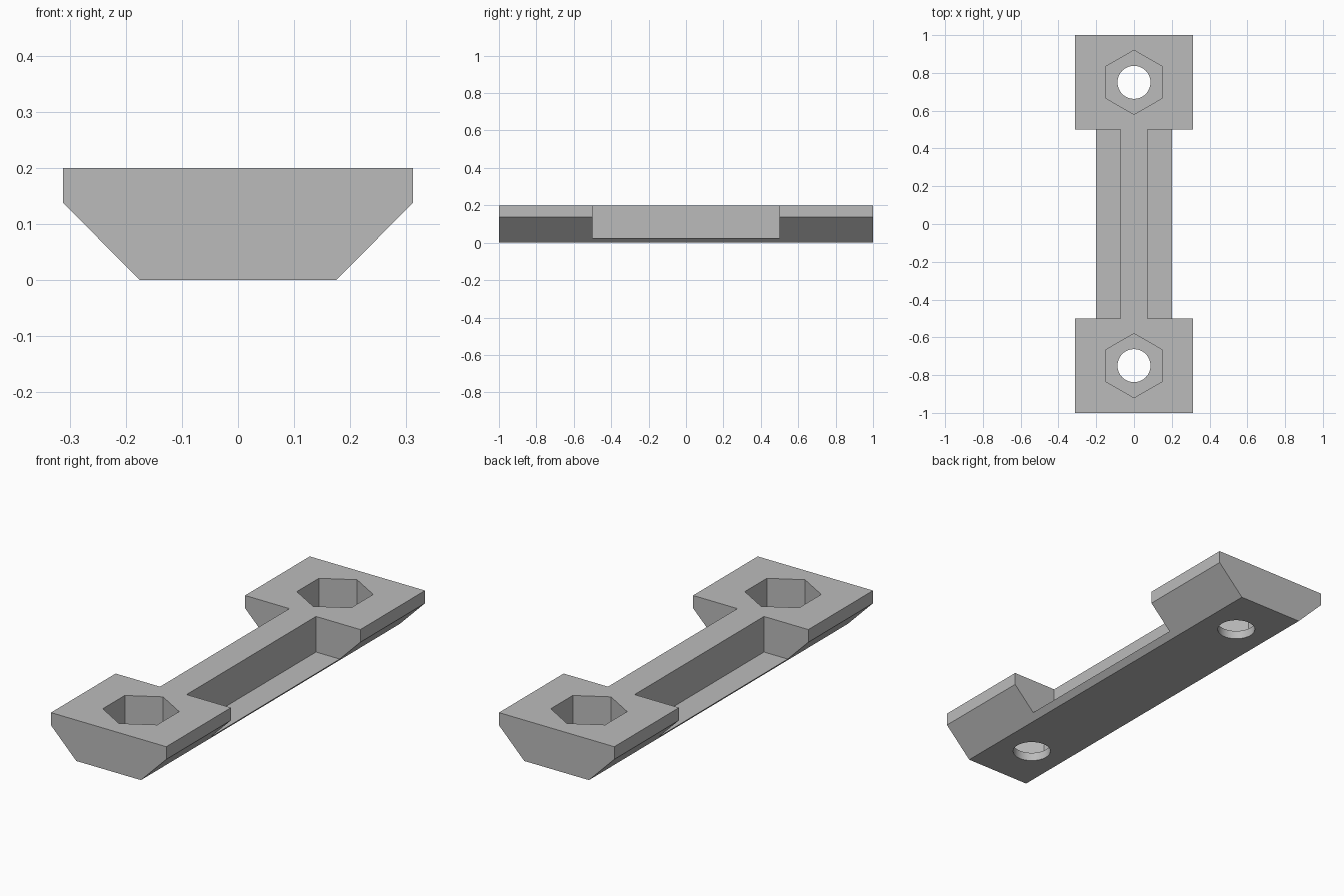
import bpy, bmesh, math
from mathutils import Matrix

cube = bpy.data.objects.get("Cube")
if cube:
    bpy.data.objects.remove(cube, do_unlink=True)

TOP, HALF_W, BASE_W, LEDGE_W = 0.2, 0.312, 0.175, 0.2
LEDGE_Z, POCKET_Z = 0.026, 0.042

grey = bpy.data.materials.new("plain grey")
grey.use_nodes = True
colour = (0.5, 0.5, 0.5, 1)
grey.diffuse_color = colour
grey.node_tree.nodes["Principled BSDF"].inputs["Base Color"].default_value = colour


def make_object(name, bm):
    bmesh.ops.recalc_face_normals(bm, faces=bm.faces)
    mesh = bpy.data.meshes.new(name)
    bm.to_mesh(mesh)
    bm.free()
    mesh.materials.append(grey)
    obj = bpy.data.objects.new(name, mesh)
    bpy.context.collection.objects.link(obj)
    return obj


def prism(name, sides, radius, y, z0, z1):
    bm = bmesh.new()
    place = Matrix.Translation((0, y, (z0 + z1) / 2)) @ Matrix.Rotation(math.pi / 2, 4, "Z")
    bmesh.ops.create_cone(bm, cap_ends=True, segments=sides, radius1=radius,
                          radius2=radius, depth=z1 - z0, matrix=place)
    # point a corner along y
    tip = max(bm.verts, key=lambda v: v.co.y)
    if abs(tip.co.y - y - radius) > 1e-4:
        bmesh.ops.rotate(bm, verts=bm.verts, cent=(0, y, 0),
                         matrix=Matrix.Rotation(math.pi / sides, 3, "Z"))
    return make_object(name, bm)


def box(name, x0, x1, y0, y1, z0, z1):
    bm = bmesh.new()
    place = Matrix.Translation(((x0 + x1) / 2, (y0 + y1) / 2, (z0 + z1) / 2))
    size = Matrix.Diagonal((x1 - x0, y1 - y0, z1 - z0, 1))
    bmesh.ops.create_cube(bm, size=1, matrix=place @ size)
    return make_object(name, bm)


# Bar: chamfered section extruded along y
half = [(BASE_W, 0), (HALF_W, 0.138), (HALF_W, TOP)]
section = half + [(-x, z) for x, z in reversed(half)]
bm = bmesh.new()
face = bm.faces.new([bm.verts.new((x, -1, z)) for x, z in section])
ext = bmesh.ops.extrude_face_region(bm, geom=[face])
bmesh.ops.translate(bm, vec=(0, 2, 0),
                    verts=[g for g in ext["geom"] if isinstance(g, bmesh.types.BMVert)])
bar = make_object("clamp_bar", bm)

# Cutters: side recesses leaving a web and ledges, nut pockets, bolt holes
cutters = []
for s, side in ((1, "left"), (-1, "right")):
    a, b = sorted((s * 0.072, s * 0.5))
    cutters.append(box(side + "_recess_cutter", a, b, -0.5, 0.5, LEDGE_Z, 0.4))
for s, end in ((-1, "front"), (1, "back")):
    cutters.append(prism(end + "_nut_pocket_cutter", 6, 0.17, s * 0.75, POCKET_Z, 0.4))
    cutters.append(prism(end + "_bolt_hole_cutter", 48, 0.0875, s * 0.75, -0.2, 0.3))

for cutter in cutters:
    cutter.hide_render = True
    mod = bar.modifiers.new(cutter.name, "BOOLEAN")
    mod.operation = "DIFFERENCE"
    mod.solver = "EXACT"
    mod.object = cutter

# Bake the cuts and drop the cutters
bpy.context.view_layer.update()
graph = bpy.context.evaluated_depsgraph_get()
bar.data = bpy.data.meshes.new_from_object(bar.evaluated_get(graph))
bar.modifiers.clear()
for cutter in cutters:
    bpy.data.objects.remove(cutter, do_unlink=True)

# Smooth only the round hole walls
bpy.ops.object.select_all(action="DESELECT")
bar.select_set(True)
bpy.context.view_layer.objects.active = bar
bpy.ops.object.shade_smooth_by_angle(angle=math.radians(30))
